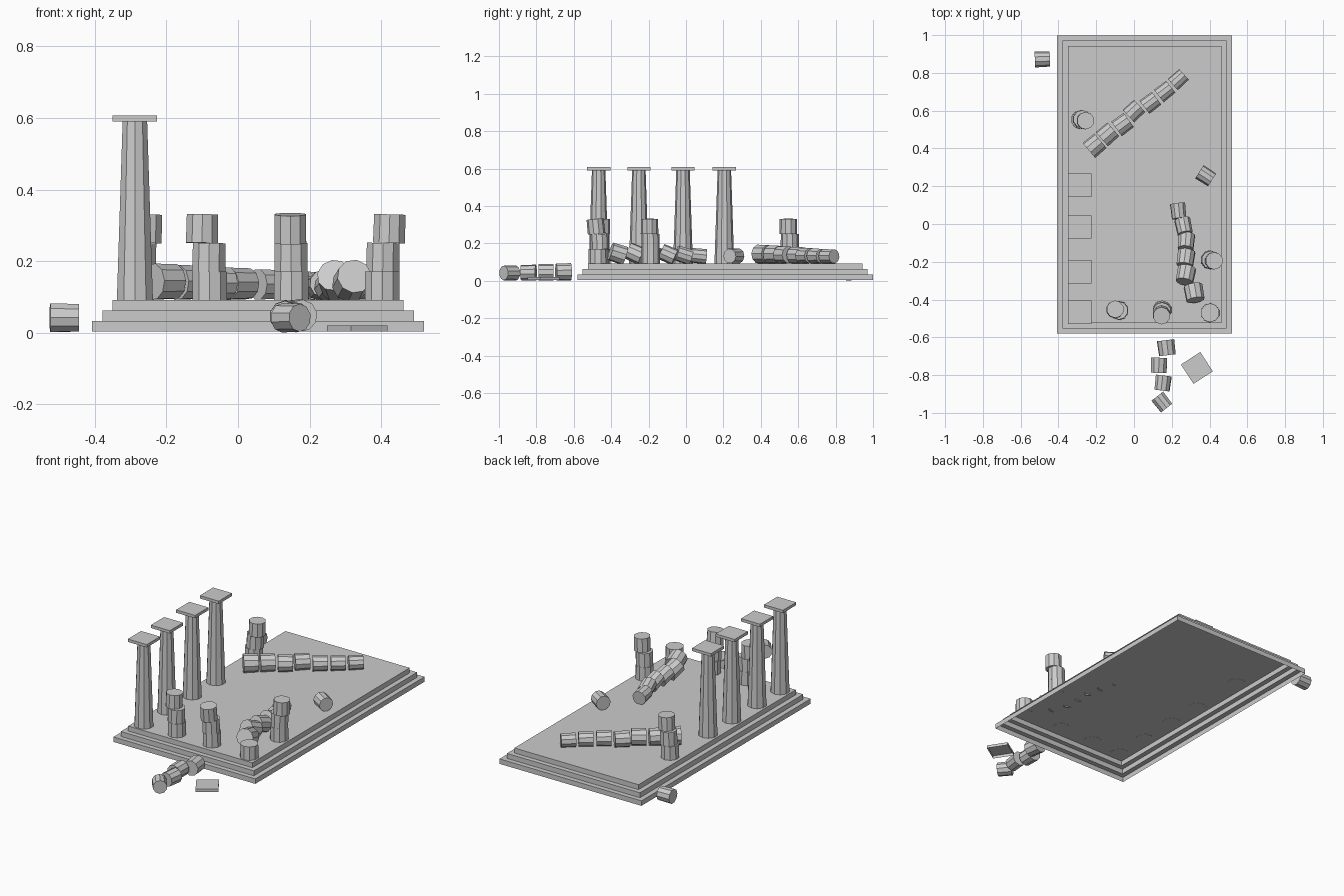
import bpy, bmesh, math
from mathutils import Vector, Matrix

if "Cube" in bpy.data.objects:
    bpy.data.objects.remove(bpy.data.objects["Cube"])

SIDES = 10
FLOOR = 0.092
GROUND = 0.004


def finish(name, bm):
    bmesh.ops.recalc_face_normals(bm, faces=bm.faces[:])
    mesh = bpy.data.meshes.new(name)
    bm.to_mesh(mesh)
    bm.free()
    ob = bpy.data.objects.new(name, mesh)
    bpy.context.collection.objects.link(ob)
    return ob


def stepped_shell(name, levels, loc=(0, 0, 0), angle=0):
    """Open-bottomed shell through rectangles (half_x, half_y, z), capped on top."""
    bm = bmesh.new()
    rings = [[bm.verts.new((sx * hx, sy * hy, z))
              for sx, sy in ((-1, -1), (1, -1), (1, 1), (-1, 1))]
             for hx, hy, z in levels]
    for a, b in zip(rings, rings[1:]):
        for i in range(4):
            j = (i + 1) % 4
            bm.faces.new((a[i], a[j], b[j], b[i]))
    bm.faces.new(rings[-1])
    ob = finish(name, bm)
    # an open shell needs its cap facing up
    if ob.data.polygons[-1].normal.z < 0:
        ob.data.flip_normals()
    ob.location = loc
    ob.rotation_euler.z = math.radians(angle)
    return ob


def drum(name, center, axis, r1, r2, length, sides=SIDES):
    """Faceted column drum along an axis."""
    bm = bmesh.new()
    bmesh.ops.create_cone(bm, cap_ends=True, segments=sides, radius1=r1,
                          radius2=r2, depth=length)
    rot = Vector((0, 0, 1)).rotation_difference(Vector(axis)).to_matrix().to_4x4()
    bm.transform(Matrix.Translation(center) @ rot)
    return finish(name, bm)


def lying(name, x, y, angle, r, base, pitch=0):
    """Fallen drum: heading in degrees, pitch lifts the leading end."""
    a, p = math.radians(angle), math.radians(pitch)
    axis = (math.cos(a) * math.cos(p), math.sin(a) * math.cos(p), math.sin(p))
    drum(name, (x, y, base + r + 0.012 * abs(math.sin(p))), axis,
         r + 0.001, r - 0.001, 0.08)


# Three-step platform
steps = []
for i in range(3):
    hx, hy = 0.464 - 0.029 * i, 0.79 - 0.028 * i
    steps += [(hx, hy, GROUND + 0.0293 * i), (hx, hy, GROUND + 0.0293 * (i + 1))]
stepped_shell("stepped_platform", steps, (0.056, 0.209, 0))

# Standing columns with square capitals
for i, y in enumerate((-0.467, -0.252, -0.016, 0.205)):
    drum(f"column_{i}", (-0.288, y, 0.341), (0, 0, 1), 0.053, 0.036, 0.5)
    bm = bmesh.new()
    bmesh.ops.create_cube(bm, size=1)
    bm.transform(Matrix.Translation((-0.288, y, 0.599))
                 @ Matrix.Diagonal((0.124, 0.124, 0.017, 1)))
    finish(f"capital_{i}", bm)

# Fallen capital
stepped_shell("fallen_capital", [(0.061, 0.061, 0.004), (0.061, 0.061, 0.021)],
              (0.333, -0.762, 0), 33)

# Broken standing stacks: (x, y, tilt x, tilt y) for each drum
stacks = [
    [(-0.079, -0.458, 0, 0), (-0.081, -0.458, 0.02, 0), (-0.1, -0.452, 0.02, 0.02)],
    [(0.149, -0.455, 0, 0), (0.148, -0.462, 0, -0.03), (0.146, -0.482, 0, -0.1)],
    [(0.403, -0.47, 0, 0)],
    [(0.403, -0.19, 0, 0), (0.405, -0.19, 0.02, 0), (0.423, -0.195, 0.03, 0)],
    [(-0.283, 0.553, 0, 0), (-0.275, 0.555, 0.03, 0), (-0.257, 0.547, 0.03, 0)],
]
for s, stack in enumerate(stacks):
    for i, (x, y, tx, ty) in enumerate(stack):
        r = 0.051 - 0.002 * i
        drum(f"stack_{s}_drum_{i}", (x, y, FLOOR + 0.039 + 0.08 * i),
             (tx, ty, 1), r, r - 0.001, 0.08)

# Fallen column across the back
back_row = [(-0.208, 0.415, 40), (-0.14, 0.475, 41), (-0.06, 0.527, 36),
            (0.0, 0.598, 43), (0.087, 0.642, 37), (0.163, 0.702, 38),
            (0.235, 0.765, 42)]
for i, (x, y, a) in enumerate(back_row):
    lying(f"back_fallen_drum_{i}", x, y, a, 0.051 - 0.002 * i, FLOOR)

# Fallen column on the right, with tipped drums
right_row = [(0.319, -0.365, -80, 18), (0.274, -0.27, -101, 24),
             (0.274, -0.182, -98, 20), (0.276, -0.095, -95, 24),
             (0.263, -0.013, -78, 18), (0.235, 0.068, -84, 6)]
for i, (x, y, a, p) in enumerate(right_row):
    lying(f"right_fallen_drum_{i}", x, y, a, 0.05 - 0.002 * i, FLOOR, p)

# Drums that rolled off the front
front_row = [(0.172, -0.655, -83), (0.132, -0.748, -91),
             (0.153, -0.842, -97), (0.148, -0.943, -52)]
for i, (x, y, a) in enumerate(front_row):
    lying(f"front_fallen_drum_{i}", x, y, a, 0.046 - 0.002 * i, 0.002)

# Stray drums
lying("stray_floor_drum", 0.38, 0.255, -33, 0.041, FLOOR)
lying("stray_ground_drum", -0.485, 0.872, 2, 0.041, 0.001)
